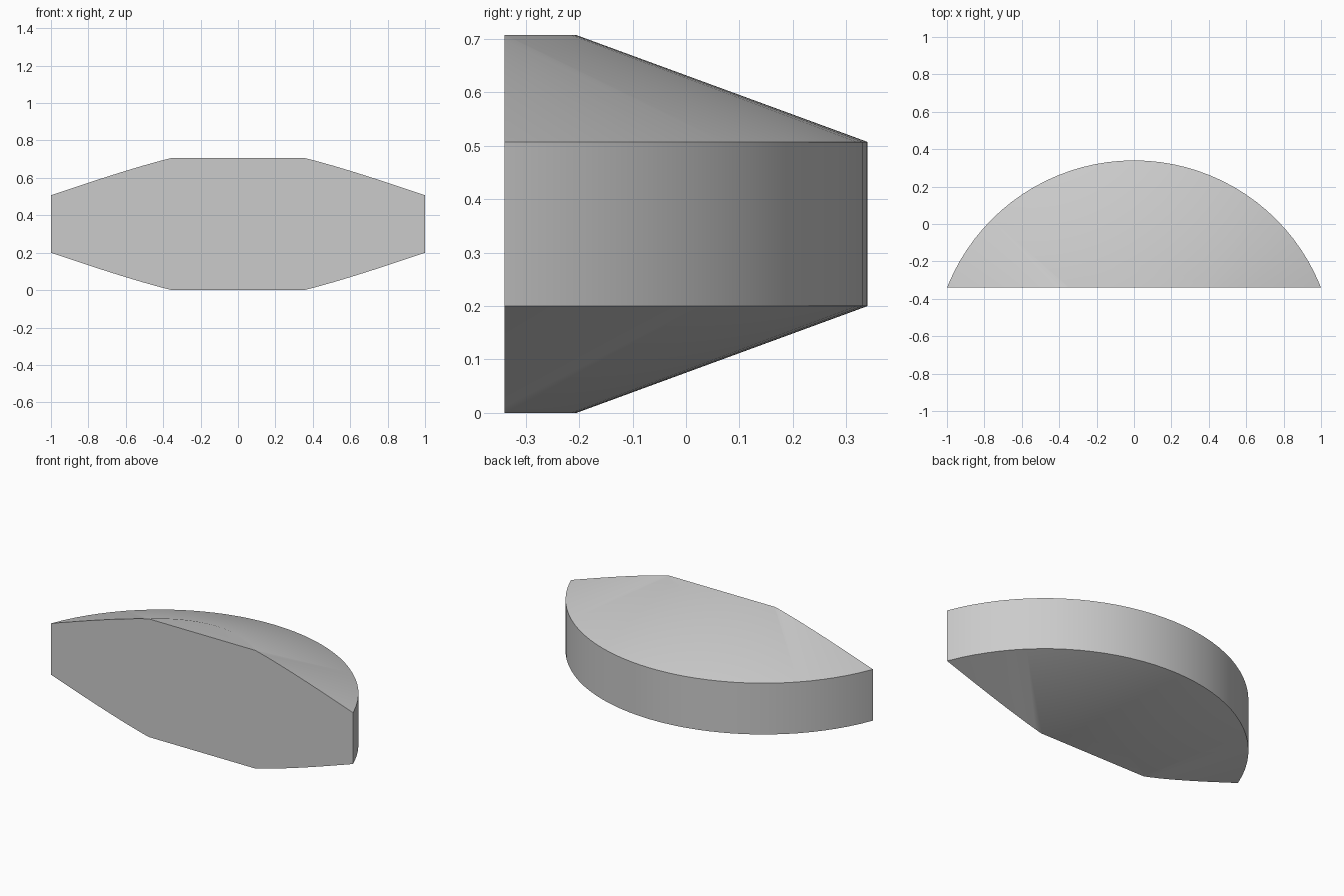
import bpy, bmesh, math

cube = bpy.data.objects.get("Cube")
if cube:
    bpy.data.objects.remove(cube, do_unlink=True)

# Material
grey = bpy.data.materials.new("plain grey")
grey.use_nodes = True
colour = (0.6, 0.6, 0.6, 1)
grey.diffuse_color = colour
grey.node_tree.nodes["Principled BSDF"].inputs["Base Color"].default_value = colour

# Dimensions: a bevelled disc, of which only the back segment is kept
HEIGHT, SLOPE = 0.707, 0.2
RIM, FLAT = 1.075, 0.53
CUT_Y, BACK_Y = -0.34, 0.34
CENTRE_Y = BACK_Y - RIM
SEGMENTS = 96

# Stack of rings bridged into a closed disc
bm = bmesh.new()
profile = [(FLAT, 0), (RIM, SLOPE), (RIM, HEIGHT - SLOPE), (FLAT, HEIGHT)]
rings = []
for radius, z in profile:
    angles = [math.tau * i / SEGMENTS for i in range(SEGMENTS)]
    rings.append([bm.verts.new((radius * math.cos(a),
                                CENTRE_Y + radius * math.sin(a), z)) for a in angles])
for low, high in zip(rings, rings[1:]):
    for i in range(SEGMENTS):
        j = (i + 1) % SEGMENTS
        bm.faces.new((low[i], low[j], high[j], high[i]))
bm.faces.new(rings[0][::-1])
bm.faces.new(rings[-1])

# Slice off the front and close the flat face
cut = bmesh.ops.bisect_plane(bm, geom=bm.verts[:] + bm.edges[:] + bm.faces[:],
                             plane_co=(0, CUT_Y, 0), plane_no=(0, -1, 0),
                             clear_outer=True)
edges = [e for e in cut["geom_cut"] if isinstance(e, bmesh.types.BMEdge)]
bmesh.ops.contextual_create(bm, geom=edges)
bmesh.ops.recalc_face_normals(bm, faces=bm.faces[:])

mesh = bpy.data.meshes.new("disc_segment")
bm.to_mesh(mesh)
bm.free()
mesh.materials.append(grey)
body = bpy.data.objects.new("disc_segment", mesh)
bpy.context.collection.objects.link(body)

# Soft flat-to-slope transition, crisp rim and front edges
bpy.context.view_layer.objects.active = body
body.select_set(True)
bpy.ops.object.shade_smooth_by_angle(angle=math.radians(30))
